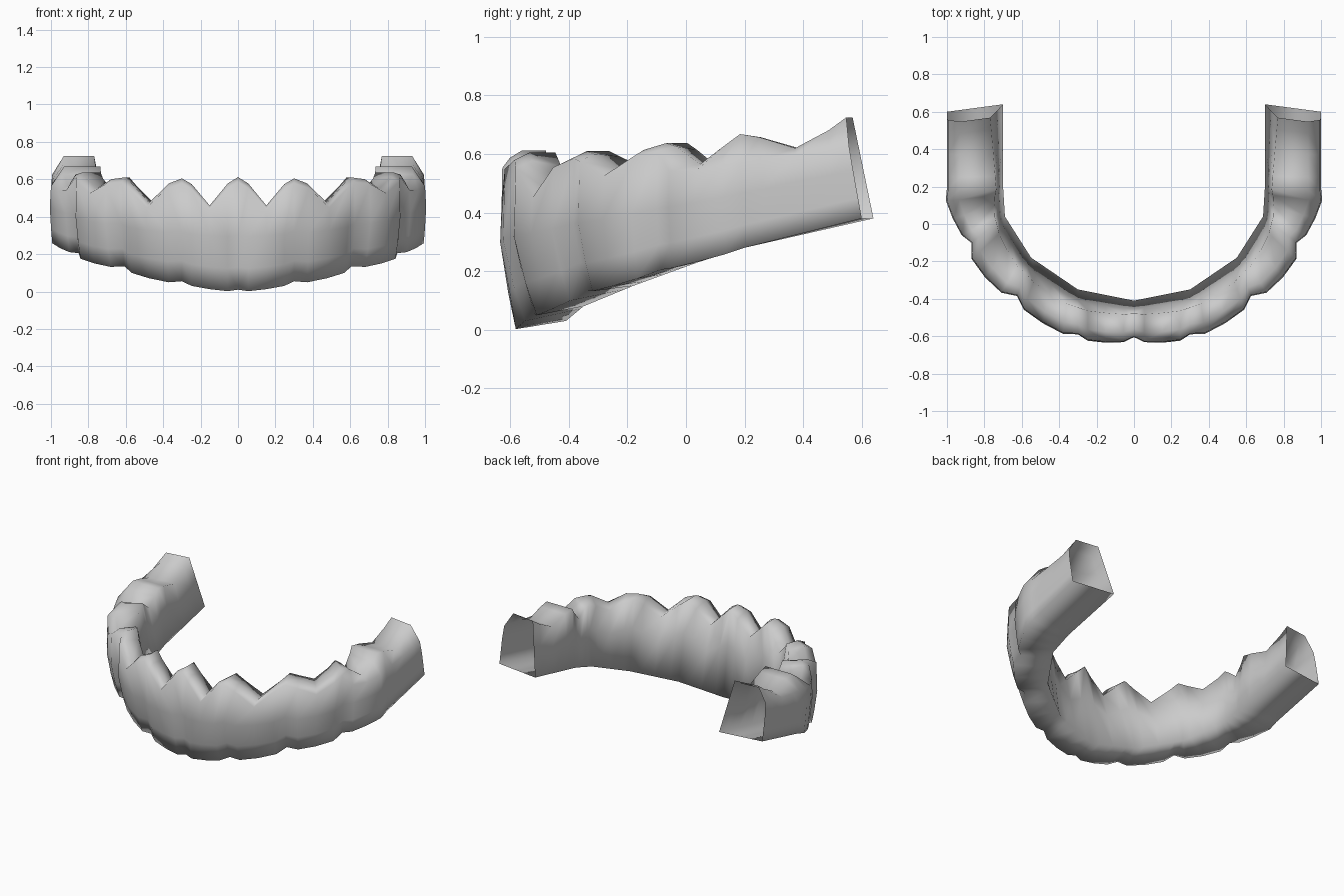
import bpy, bmesh
from mathutils import Vector

if "Cube" in bpy.data.objects:
    bpy.data.objects.remove(bpy.data.objects["Cube"])

# Boundaries between teeth, from the midline to the open end of the arch:
# outer x,y | inner x,y | top z | outer base z | inner base z | inner top t | outer base t | lean
BOUNDS = [
    (0.00, -0.605, 0.00, -0.41, 0.612, 0.01, 0.03, 0.35, 0.80, 0.00),
    (0.30, -0.590, 0.30, -0.35, 0.605, 0.055, 0.08, 0.40, 0.70, 0.00),
    (0.625, -0.385, 0.55, -0.18, 0.61, 0.135, 0.15, 0.40, 0.76, 0.00),
    (0.87, -0.10, 0.69, 0.04, 0.637, 0.205, 0.23, 0.25, 0.90, 0.00),
    (1.00, 0.20, 0.70, 0.20, 0.668, 0.28, 0.28, 0.12, 0.97, 0.04),
    (1.00, 0.60, 0.70, 0.64, 0.725, 0.38, 0.38, 0.23, 1.00, 0.18),
]
# Per tooth: outward bulge, height of the valley in its top edge, drop of its base
TEETH = [(0.037, 0.46, 0.02), (0.05, 0.475, 0.025), (0.065, 0.55, 0.02),
         (0.038, 0.565, 0.01), (0.0, 0.62, 0.0)]
# Position along a tooth, share of bulge
STEPS = [(0.0, 0.0), (0.18, 0.8), (0.5, 1.0), (0.82, 0.85)]


def section(p, bulge, v_out, v_in, drop):
    """Closed cross-section loop between the inner and outer wall."""
    ox, oy, ix, iy, zt, zo, zi, t_in, t_base, lean = p
    o = Vector((ox, oy)) + bulge
    i = Vector((ix, iy))
    zo -= drop
    prof = [
        (0.0, zi), (t_in * 0.6, zi + 0.6 * (zt - v_in - zi)), (t_in, zt - v_in),
        (0.77, zt - v_out), (0.98, min(zt - v_out - 0.025, zt - 0.1 if lean else 9)),
        (1.0, zo + 0.48 * (zt - zo)),
        (0.5 + 0.5 * t_base, zo + 0.2 * (zt - zo)), (t_base, zo),
    ]
    out = []
    for t, z in prof:
        q = i.lerp(o, t)
        out.append((q.x, q.y - lean * (z - zo), z))
    return out


# Half arch: loft the sections tooth by tooth
rings = []
for n, (bulge, low, drop) in enumerate(TEETH):
    a, b = BOUNDS[n], BOUNDS[n + 1]
    chord = Vector((b[0] - a[0], b[1] - a[1])).normalized()
    normal = Vector((chord.y, -chord.x))
    for s, kb in STEPS:
        p = [u + (v - u) * s for u, v in zip(a, b)]
        depth = p[4] - low
        linear = 1 - abs(2 * s - 1)
        flat = linear if n == 4 or (n == 3 and s > 0.5) else linear * (0.4 + 0.6 * linear)
        rings.append(section(p, normal * bulge * kb, depth * flat, depth * linear, drop * kb))
rings.append(section(BOUNDS[-1], Vector((0, 0)), 0.0, 0.0, 0.0))

# Hollow tube: the two back ends stay open
bm = bmesh.new()
loops = [[bm.verts.new(c) for c in r] for r in rings]
m = len(loops[0])
for r0, r1 in zip(loops, loops[1:]):
    for k in range(m):
        j = (k + 1) % m
        bm.faces.new((r1[k], r1[j], r0[j], r0[k]))
for f in bm.faces:
    f.normal_update()
    f.smooth = True
# Outer wall faces must point forwards at the midline
bm.faces.ensure_lookup_table()
if bm.faces[5].normal.y > 0:
    bmesh.ops.reverse_faces(bm, faces=bm.faces)
mesh = bpy.data.meshes.new("dental_arch")
bm.to_mesh(mesh)
bm.free()
arch = bpy.data.objects.new("dental_arch", mesh)
bpy.context.collection.objects.link(arch)

# Mirrored half
mirror = arch.modifiers.new("mirror", 'MIRROR')
mirror.use_clip = True
mirror.merge_threshold = 0.001
